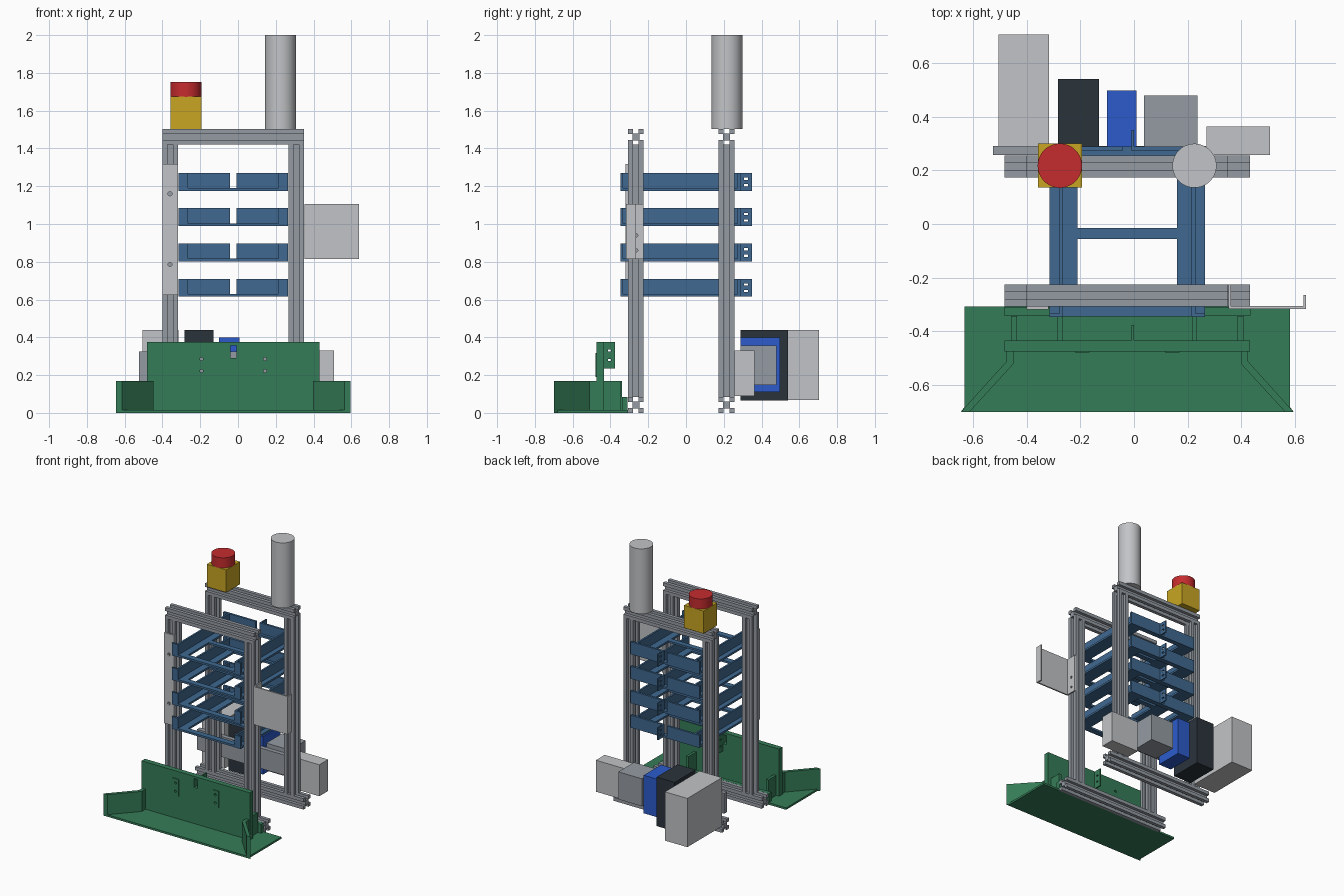
import bpy, bmesh, math
from mathutils import Vector, Matrix

if "Cube" in bpy.data.objects:
    bpy.data.objects.remove(bpy.data.objects["Cube"])

CX = -0.025  # symmetry plane of the rack


def material(name, r, g, b):
    m = bpy.data.materials.new(name)
    m.diffuse_color = (r, g, b, 1)
    m.use_nodes = True
    m.node_tree.nodes["Principled BSDF"].inputs["Base Color"].default_value = m.diffuse_color
    return m


FRAME = material("aluminium grey", 0.30, 0.33, 0.37)
LIGHT = material("light grey", 0.54, 0.55, 0.57)
GREEN = material("green", 0.036, 0.20, 0.095)
STEEL = material("steel blue", 0.05, 0.14, 0.28)
DARK = material("charcoal", 0.023, 0.033, 0.044)
BLUE = material("bright blue", 0.025, 0.105, 0.60)
RED = material("red", 0.56, 0.025, 0.028)
YELLOW = material("yellow", 0.58, 0.38, 0.017)


def finish(name, bm, mat):
    bmesh.ops.recalc_face_normals(bm, faces=bm.faces)
    me = bpy.data.meshes.new(name)
    bm.to_mesh(me)
    bm.free()
    ob = bpy.data.objects.new(name, me)
    bpy.context.collection.objects.link(ob)
    if mat:
        me.materials.append(mat)
    return ob


def box(name, x, y, z, mat):
    bm = bmesh.new()
    bmesh.ops.create_cube(bm, size=1)
    for v in bm.verts:
        v.co = Vector([(a + b) / 2 + c * (b - a) for c, (a, b) in zip(v.co, (x, y, z))])
    return finish(name, bm, mat)


def prism(name, pts, z0, z1, mat, matrix=Matrix()):
    bm = bmesh.new()
    f = bm.faces.new([bm.verts.new((p[0], p[1], z0)) for p in pts])
    r = bmesh.ops.extrude_face_region(bm, geom=[f])
    bmesh.ops.translate(bm, vec=(0, 0, z1 - z0),
                        verts=[v for v in r["geom"] if isinstance(v, bmesh.types.BMVert)])
    bm.transform(matrix)
    return finish(name, bm, mat)


def cylinder(name, loc, r, h, mat, axis="Z", seg=48):
    bm = bmesh.new()
    bmesh.ops.create_cone(bm, cap_ends=True, segments=seg, radius1=r, radius2=r, depth=h)
    rot = {"Z": Matrix(), "X": Matrix.Rotation(math.pi / 2, 4, "Y"),
           "Y": Matrix.Rotation(math.pi / 2, 4, "X")}[axis]
    bm.transform(Matrix.Translation(loc) @ rot)
    for f in bm.faces:
        f.smooth = len(f.verts) == 4
    ob = finish(name, bm, mat)
    ob.data.set_sharp_from_angle(angle=math.radians(30))
    return ob


def cut(ob, cutter):
    cutter.hide_render = True
    cutter.hide_viewport = True
    m = ob.modifiers.new("hole", "BOOLEAN")
    m.operation = "DIFFERENCE"
    m.solver = "EXACT"
    m.object = cutter


def mx(x, side):
    """Mirror an x range across the rack's centre when side is 1."""
    return x if side < 0 else (2 * CX - x[1], 2 * CX - x[0])


# Slotted frame section
H, Q, C = 0.0415, 0.0155, 0.0185
section = []
for k in range(4):
    for px, py in ((C, Q), (H, Q), (H, H), (Q, H), (Q, C)):
        for _ in range(k):
            px, py = -py, px
        section.append((px, py))


def extrusion(name, loc, length, axis):
    rot = Matrix.Rotation(math.pi / 2, 4, "Y") if axis == "X" else Matrix()
    prism(name, section, -length / 2, length / 2, FRAME, Matrix.Translation(loc) @ rot)


# Front and back frames
for label, y in (("front", -0.266), ("back", 0.214)):
    extrusion(label + "_foot_beam", (CX, y, H), 0.915, "X")
    extrusion(label + "_top_beam", (CX, y, 1.4615), 0.75, "X")
    for s in (-1, 1):
        extrusion(label + "_upright", (CX + s * 0.3335, y, 0.7515), 1.337, "Z")

# Four sliding shelves
for i in range(4):
    z = 0.615 + i * 0.1867
    zt, zb = z + 0.095, z + 0.015
    for s in (-1, 1):
        box("shelf_rail", mx((-0.315, -0.21), s), (-0.345, 0.285), (z, zb), STEEL)
        box("shelf_side_wall", mx((-0.278, -0.264), s), (-0.345, 0.285), (z, zt), STEEL)
        box("shelf_front_tab", mx((-0.315, -0.272), s), (-0.347, -0.333), (z, zt), STEEL)
        box("shelf_back_plate", mx((-0.315, -0.042), s), (0.272, 0.288), (z, zt), STEEL)
    box("shelf_cross_bar", (-0.21, 0.16), (-0.055, -0.015), (z, zb), STEEL)
    box("shelf_front_strip", (-0.28, 0.23), (-0.345, -0.30), (z, zb), STEEL)
    box("shelf_back_strip", (-0.28, 0.23), (0.25, 0.288), (z, zb), STEEL)
    # Pierced clamp tab at the gap in the back plate
    tab = box("shelf_clamp_tab", (-0.009, 0.0), (0.272, 0.35), (z, zt), STEEL)
    for dz in (0.03, 0.065):
        cut(tab, box("slot_cutter", (-0.05, 0.05), (0.307, 0.329), (z + dz - 0.006, z + dz + 0.006), None))

# Strip on the left front upright
strip = box("left_mount_strip", (-0.40, -0.318), (-0.319, -0.307), (0.625, 1.317), LIGHT)
for z in (0.785, 1.16):
    cut(strip, cylinder("hole_cutter", (-0.36, -0.313, z), 0.011, 0.1, None, "Y", 16))

# Bent bracket on the right front upright
bz = (0.815, 1.105)
box("bracket_face", (0.351, 0.64), (-0.317, -0.306), bz, LIGHT)
box("bracket_lip", (0.63, 0.64), (-0.317, -0.264), bz, LIGHT)
flange = box("bracket_flange", (0.351, 0.361), (-0.31, -0.225), bz, LIGHT)
for z in (0.86, 0.94):
    cut(flange, cylinder("hole_cutter", (0.356, -0.264, z), 0.009, 0.1, None, "X", 16))

# Electronics on the back rail
box("module_rail", (-0.525, 0.27), (0.256, 0.29), (0.17, 0.325), FRAME)
box("power_module", (-0.505, -0.316), (0.288, 0.705), (0.068, 0.44), LIGHT)
box("dark_module", (-0.283, -0.13), (0.288, 0.54), (0.066, 0.44), DARK)
box("blue_module", (-0.10, 0.009), (0.288, 0.497), (0.11, 0.40), BLUE)
box("grey_module", (0.037, 0.237), (0.288, 0.478), (0.148, 0.358), FRAME)
box("small_module", (0.27, 0.507), (0.256, 0.362), (0.09, 0.33), LIGHT)

# Stop button and tall canister on the back top beam
box("button_base", (-0.358, -0.194), (0.135, 0.30), (1.503, 1.675), YELLOW)
cylinder("stop_button", (-0.276, 0.217, 1.7125), 0.0825, 0.08, RED)
cylinder("canister", (0.225, 0.217, 1.7515), 0.082, 0.497, LIGHT)

# Green front tray
prism("tray_floor", [(-0.63, -0.307), (-0.63, -0.68), (-0.645, -0.70),
                     (0.595, -0.70), (0.58, -0.68), (0.58, -0.307)], 0, 0.015, GREEN)
box("tray_back_bar", (-0.483, 0.433), (-0.34, -0.309), (0, 0.083), GREEN)
wall = box("tray_wall", (-0.482, 0.432), (-0.474, -0.434), (0, 0.375), GREEN)
cut(wall, box("window_cutter", (-0.04, -0.008), (-0.6, -0.4), (0.29, 0.358), None))
tray_tab = box("tray_clamp_tab", (-0.009, 0.0), (-0.436, -0.375), (0.235, 0.375), GREEN)
for z in (0.28, 0.33):
    cut(tray_tab, box("slot_cutter", (-0.05, 0.05), (-0.413, -0.396), (z - 0.006, z + 0.006), None))

for s in (-1, 1):
    # Pierced pads on the wall
    px = CX + s * 0.168
    pad = box("wall_pad", (px - 0.027, px + 0.027), (-0.479, -0.472), (0.19, 0.318), GREEN)
    for z in (0.222, 0.285):
        for target in (pad, wall):
            cut(target, cylinder("hole_cutter", (px, -0.45, z), 0.009, 0.2, None, "Y", 12))
    # Ribs behind the wall
    box("outer_rib", mx((-0.457, -0.435), s), (-0.436, -0.343), (0.01, 0.168), GREEN)
    box("inner_rib", mx((-0.285, -0.265), s), (-0.436, -0.338), (0.01, 0.168), GREEN)
    # Flared side wings
    wing = [(-0.475, -0.472), (-0.475, -0.512), (-0.645, -0.70),
            (-0.613, -0.70), (-0.448, -0.52), (-0.448, -0.472)]
    if s > 0:
        wing = [(2 * CX - x, y) for x, y in wing]
    prism("side_wing", wing, 0.01, 0.168, GREEN)
